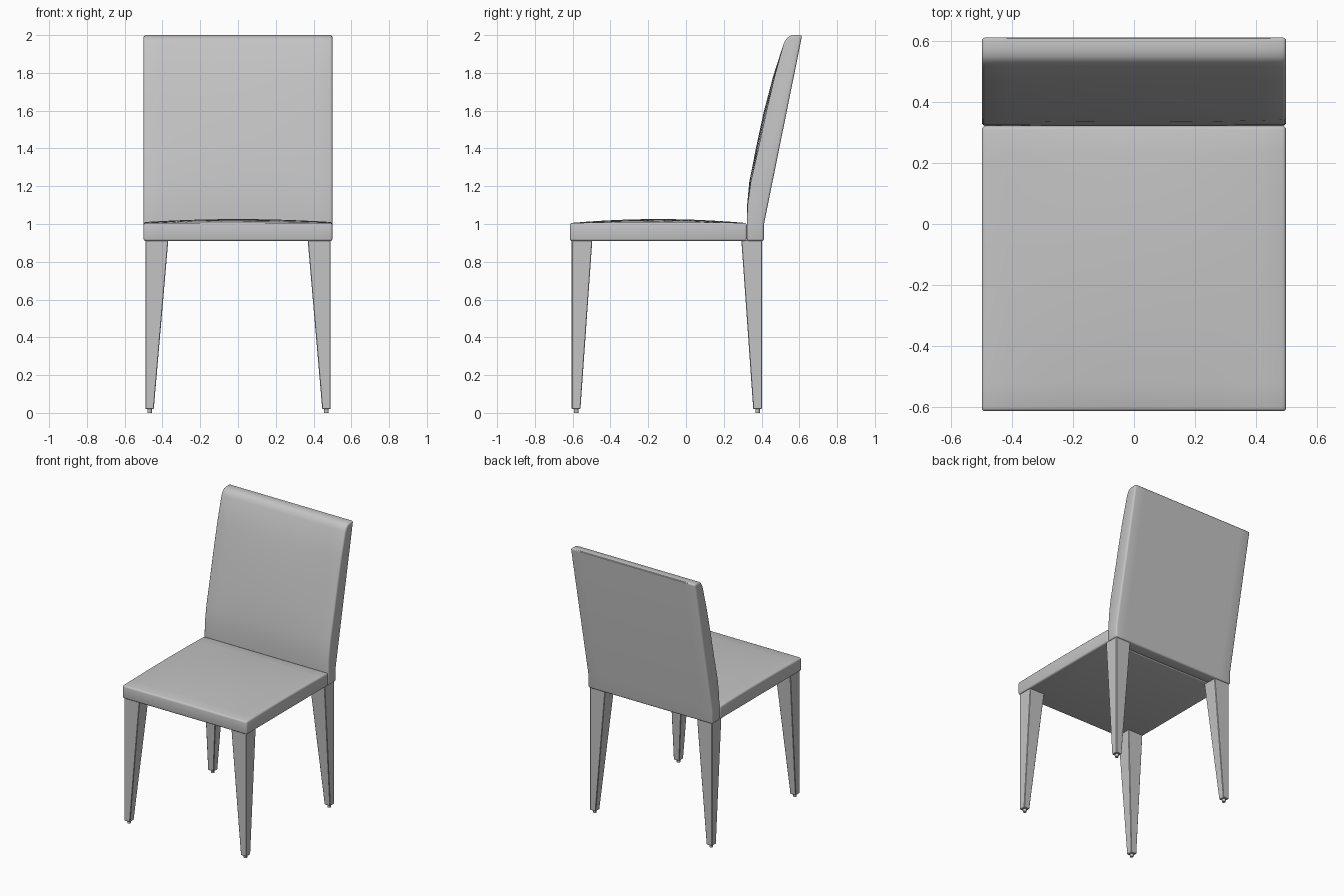
import bpy, bmesh, math

cube = bpy.data.objects.get("Cube")
if cube:
    bpy.data.objects.remove(cube, do_unlink=True)

grey = bpy.data.materials.new("soft_grey")
grey.use_nodes = True
grey.diffuse_color = (0.55, 0.55, 0.55, 1)
grey.node_tree.nodes["Principled BSDF"].inputs["Base Color"].default_value = (0.55, 0.55, 0.55, 1)


def finish(bm, name, bevel, segments):
    """Round the hard edges, then shade smooth with sharp creases kept."""
    bmesh.ops.recalc_face_normals(bm, faces=bm.faces[:])
    hard = [e for e in bm.edges if e.calc_face_angle(0) > 0.7]
    if bevel:
        bmesh.ops.bevel(bm, geom=hard, offset=bevel, segments=segments,
                        profile=0.5, affect='EDGES', clamp_overlap=True)
    mesh = bpy.data.meshes.new(name)
    bm.to_mesh(mesh)
    bm.free()
    mesh.materials.append(grey)
    obj = bpy.data.objects.new(name, mesh)
    bpy.context.collection.objects.link(obj)
    bpy.ops.object.select_all(action='DESELECT')
    obj.select_set(True)
    bpy.context.view_layer.objects.active = obj
    bpy.ops.object.shade_smooth_by_angle(angle=math.radians(35))
    return obj


def cushion(name, profile, half_width, slices=12):
    """Sweep a side profile across x; profile(crown) gives (y, z) points."""
    bm = bmesh.new()
    rings = []
    for i in range(slices + 1):
        u = 2 * i / slices - 1
        rings.append([bm.verts.new((u * half_width, y, z))
                      for y, z in profile(1 - u * u)])
    n = len(rings[0])
    for a, b in zip(rings, rings[1:]):
        for k in range(n):
            j = (k + 1) % n
            bm.faces.new((a[k], a[j], b[j], b[k]))
    bm.faces.new(rings[0])
    bm.faces.new(rings[-1])
    return finish(bm, name, 0.012, 3)


def seat_profile(crown):
    front, back, steps = -0.615, 0.322, 10
    points = [(back, 0.91), (front, 0.91)]
    for i in range(steps + 1):
        v = 2 * i / steps - 1
        arch = 1 - v * v
        points.append((front + (back - front) * i / steps,
                       1.005 + arch * (0.005 + 0.016 * crown)))
    return points


def back_profile(crown):
    # Front edge, rounded top, and raked rear face
    front = [(0.322, 0.91), (0.322, 1.0), (0.326, 1.1), (0.343, 1.22),
             (0.384, 1.4), (0.425, 1.59), (0.469, 1.78), (0.517, 1.955)]
    points = []
    for y, z in front:
        t = min(max((z - 1.05) / 0.9, 0), 1)
        points.append((y - 0.015 * crown * math.sin(math.pi * t), z))
    return points + [(0.532, 1.982), (0.55, 1.996), (0.575, 2.0),
                     (0.615, 2.0), (0.413, 1.0), (0.413, 0.91)]


cushion("seat", seat_profile, 0.5)
cushion("backrest", back_profile, 0.5)


def leg(name, side, outer_y, inward):
    """Leg with upright outer faces and tapered inner faces."""
    bm = bmesh.new()
    rings = []
    for z, wx, wy in ((0.02, 0.045, 0.046), (0.915, 0.122, 0.109)):
        x0, x1 = side * 0.491, side * (0.491 - wx)
        y0, y1 = outer_y, outer_y + inward * wy
        rings.append([bm.verts.new((x, y, z)) for x, y in
                      ((x0, y0), (x1, y0), (x1, y1), (x0, y1))])
    low, high = rings
    for k in range(4):
        j = (k + 1) % 4
        bm.faces.new((low[k], low[j], high[j], high[k]))
    bm.faces.new(low)
    bm.faces.new(high)
    finish(bm, name, 0.003, 1)

    # Small glide under the leg
    bm = bmesh.new()
    bmesh.ops.create_cone(bm, cap_ends=True, segments=12, radius1=0.012,
                          radius2=0.012, depth=0.024)
    bmesh.ops.translate(bm, verts=bm.verts[:],
                        vec=(side * 0.468, outer_y + inward * 0.023, 0.012))
    finish(bm, name + "_glide", 0, 1)


for side, label in ((1, "left"), (-1, "right")):
    leg("front_leg_" + label, side, -0.605, 1)
    leg("rear_leg_" + label, side, 0.402, -1)
